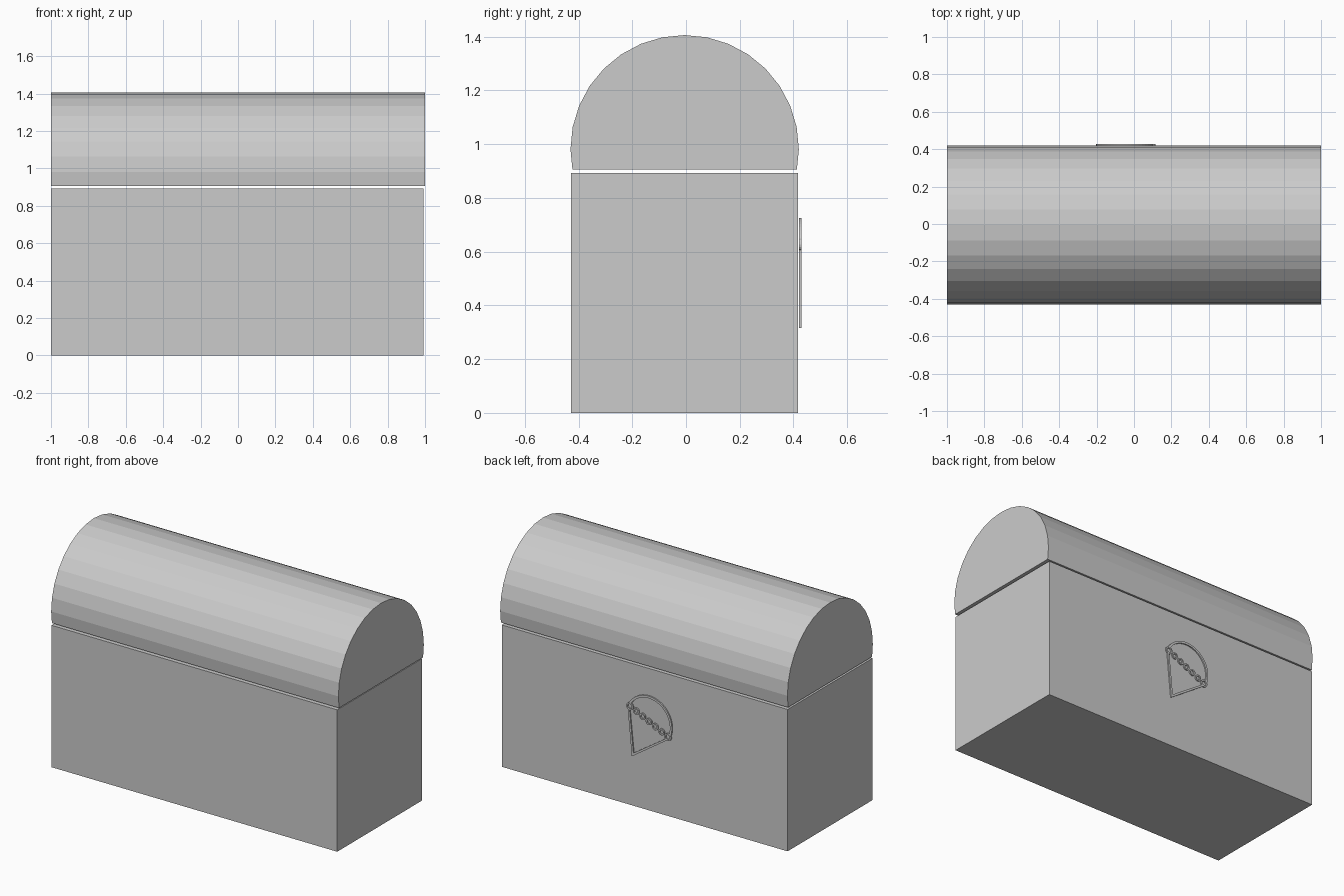
import bpy, bmesh
from math import sin, cos, pi, radians
from mathutils import Vector, Matrix

if "Cube" in bpy.data.objects:
    bpy.data.objects.remove(bpy.data.objects["Cube"])


def make_object(name, bm):
    bmesh.ops.recalc_face_normals(bm, faces=bm.faces[:])
    mesh = bpy.data.meshes.new(name)
    bm.to_mesh(mesh)
    bm.free()
    ob = bpy.data.objects.new(name, mesh)
    bpy.context.collection.objects.link(ob)
    return ob


# Chest body
bm = bmesh.new()
bmesh.ops.create_cube(bm, size=1, matrix=Matrix.Translation((-0.004, -0.006, 0.447))
                      @ Matrix.Diagonal((1.99, 0.845, 0.893, 1)))
make_object("chest_body", bm)

# Barrel lid: 32-sided cylinder cut off below its centre
bm = bmesh.new()
bmesh.ops.create_cone(bm, cap_ends=True, segments=32, radius1=0.425, radius2=0.425, depth=2,
                      matrix=Matrix.Translation((0, -0.005, 0.981)) @ Matrix.Rotation(pi / 2, 4, 'Y'))
cut = bmesh.ops.bisect_plane(bm, geom=bm.verts[:] + bm.edges[:] + bm.faces[:],
                             plane_co=(0, 0, 0.905), plane_no=(0, 0, 1), clear_inner=True)
bmesh.ops.edgeloop_fill(bm, edges=[e for e in cut["geom_cut"] if isinstance(e, bmesh.types.BMEdge)])
make_object("chest_lid", bm)

# Thin wire ornament on the back, drawn in its own tilted plane
Y0, Y1 = 0.421, 0.429
MID = Vector((-0.04, 0.564))
U = Vector((-0.905, -0.426))
V = Vector((-0.426, 0.905))


def add_band(bm, outer, inner, closed=True):
    """Flat band between two matching outlines, with thickness in y."""
    rows = []
    for o, i in zip(outer, inner):
        row = []
        for p, y in ((o, Y0), (o, Y1), (i, Y1), (i, Y0)):
            q = MID + U * p[0] + V * p[1]
            row.append(bm.verts.new((q.x, y, q.y)))
        rows.append(row)
    n = len(rows)
    for k in range(n if closed else n - 1):
        a, b = rows[k], rows[(k + 1) % n]
        for j in range(4):
            bm.faces.new((a[j], a[(j + 1) % 4], b[(j + 1) % 4], b[j]))
    if not closed:
        bm.faces.new(rows[0])
        bm.faces.new(rows[-1])


def arc(cx, r, a0, a1, n, full=False):
    steps = n if full else n - 1
    return [(cx + r * cos(a0 + (a1 - a0) * k / steps), r * sin(a0 + (a1 - a0) * k / steps))
            for k in range(n)]


# Dome arch
bm = bmesh.new()
add_band(bm, arc(0, 0.162, radians(6), radians(174), 25),
         arc(0, 0.148, radians(6), radians(174), 25), closed=False)
make_object("ornament_arch", bm)

# Pointed lower frame
bm = bmesh.new()
add_band(bm, [(-0.156, -0.012), (0, -0.275), (0.156, -0.012)],
         [(-0.142, -0.012), (0, -0.249), (0.142, -0.012)], closed=False)
make_object("ornament_point", bm)

# Row of rings: larger ones at both ends
bm = bmesh.new()
for k in range(7):
    r = 0.024 if k in (0, 6) else 0.021
    cx = -0.146 + 0.292 * k / 6
    add_band(bm, arc(cx, r, 0, 2 * pi, 16, True), arc(cx, r - 0.009, 0, 2 * pi, 16, True))
make_object("ornament_rings", bm)
